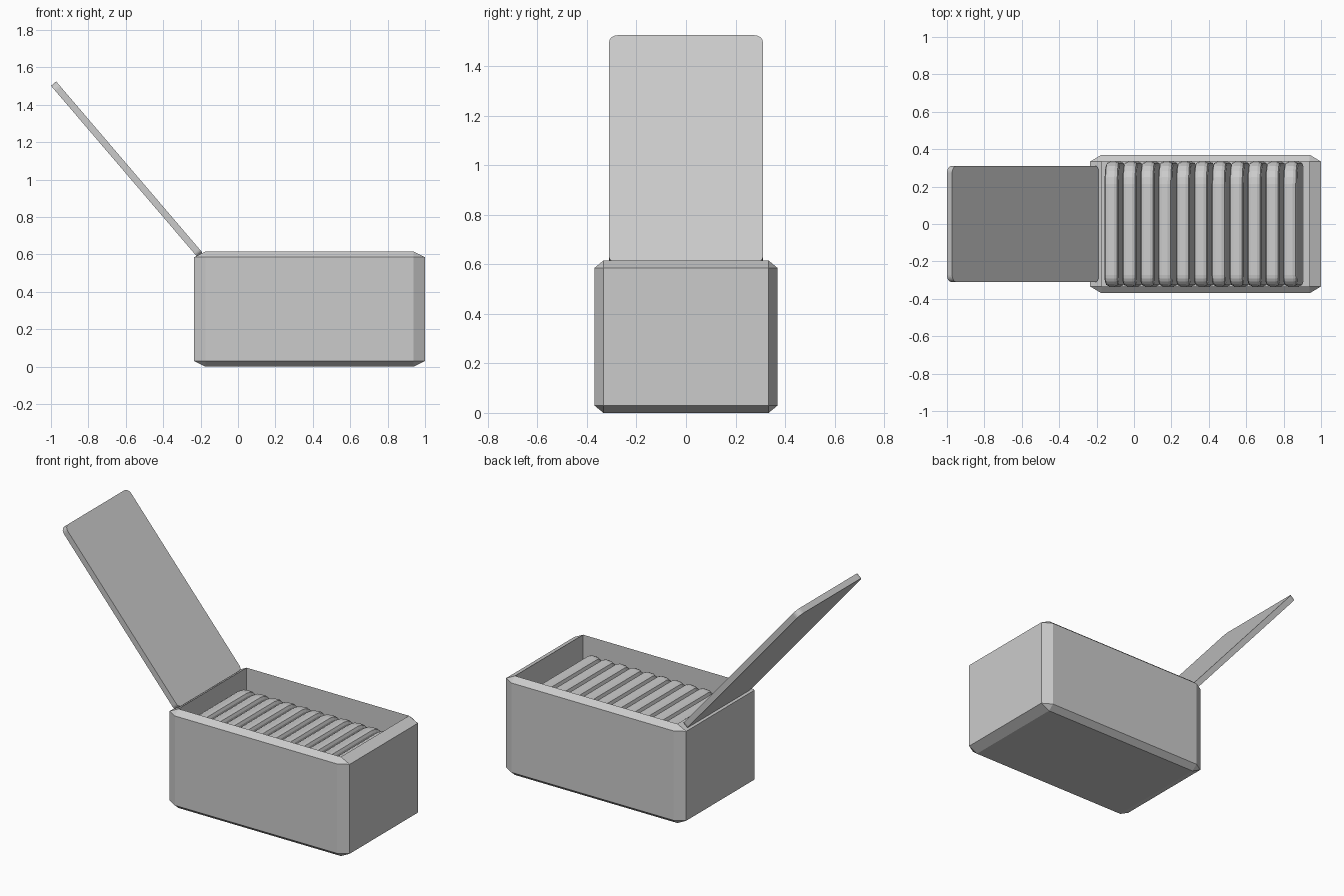
import bpy, bmesh
from math import cos, sin, pi, atan2
from mathutils import Matrix, Vector

if "Cube" in bpy.data.objects:
    bpy.data.objects.remove(bpy.data.objects["Cube"])


def make_object(name, bm, matrix=None):
    bmesh.ops.recalc_face_normals(bm, faces=bm.faces)
    mesh = bpy.data.meshes.new(name)
    bm.to_mesh(mesh)
    bm.free()
    obj = bpy.data.objects.new(name, mesh)
    bpy.context.collection.objects.link(obj)
    if matrix:
        obj.matrix_world = matrix
    return obj


def rounded_slab(name, corners, thickness, edge, matrix):
    """Slab across local X; corners are (y, z, radius) in counter-clockwise order."""
    bm = bmesh.new()
    verts = []
    for i, (y, z, r) in enumerate(corners):
        sy, sz = [(-1, -1), (1, -1), (1, 1), (-1, 1)][i]
        cy, cz = y - sy * r, z - sz * r
        for k in range(6):
            a = pi + i * pi / 2 + k * pi / 10
            verts.append(bm.verts.new((-thickness / 2, cy + r * cos(a), cz + r * sin(a))))
    face = bm.faces.new(verts)
    new = bmesh.ops.extrude_face_region(bm, geom=[face])["geom"]
    bmesh.ops.translate(bm, vec=(thickness, 0, 0),
                        verts=[v for v in new if isinstance(v, bmesh.types.BMVert)])
    # soften only the rims of the two broad faces
    if edge:
        rims = [e for e in bm.edges if abs(e.verts[0].co.x - e.verts[1].co.x) < 1e-6]
        bmesh.ops.bevel(bm, geom=rims, offset=edge, segments=2, profile=0.5, affect='EDGES')
    return make_object(name, bm, matrix)


# Box: chamfered cube with the top face sunk to make the cavity
bm = bmesh.new()
bmesh.ops.create_cube(bm, size=1)
bmesh.ops.bevel(bm, geom=bm.edges[:], offset=0.049, segments=1, affect='EDGES')
bmesh.ops.scale(bm, vec=(1.235, 0.74, 0.615), verts=bm.verts)
bmesh.ops.translate(bm, vec=(0.3825, 0, 0.3075), verts=bm.verts)
top = max(bm.faces, key=lambda f: f.calc_center_median().z)
floor = bmesh.ops.extrude_discrete_faces(bm, faces=[top])["faces"][0]
bmesh.ops.translate(bm, vec=(0, 0, -0.55), verts=floor.verts)
make_object("box", bm)

# Lid: thin slab standing open from the left rim
low, high = Vector((-0.204, 0, 0.598)), Vector((-0.986, 0, 1.513))
d = high - low
half = d.length / 2
lean = Matrix.Rotation(atan2(d.x, d.z), 4, 'Y')
rounded_slab("lid", [(-0.31, -half, 0.025), (0.31, -half, 0.025),
                     (0.31, half, 0.035), (-0.31, half, 0.035)],
             0.036, 0, Matrix.Translation((low + high) / 2) @ lean)

# Row of upright packets filling the box
for i in range(11):
    place = Matrix.Translation((-0.085 + i * 0.0955, 0, 0.07)) @ Matrix.Rotation(-0.08, 4, 'Y')
    rounded_slab(f"packet_{i + 1}", [(-0.333, 0, 0.03), (0.333, 0, 0.03),
                                     (0.333, 0.46, 0.12), (-0.333, 0.46, 0.06)],
                 0.075, 0.022, place)
